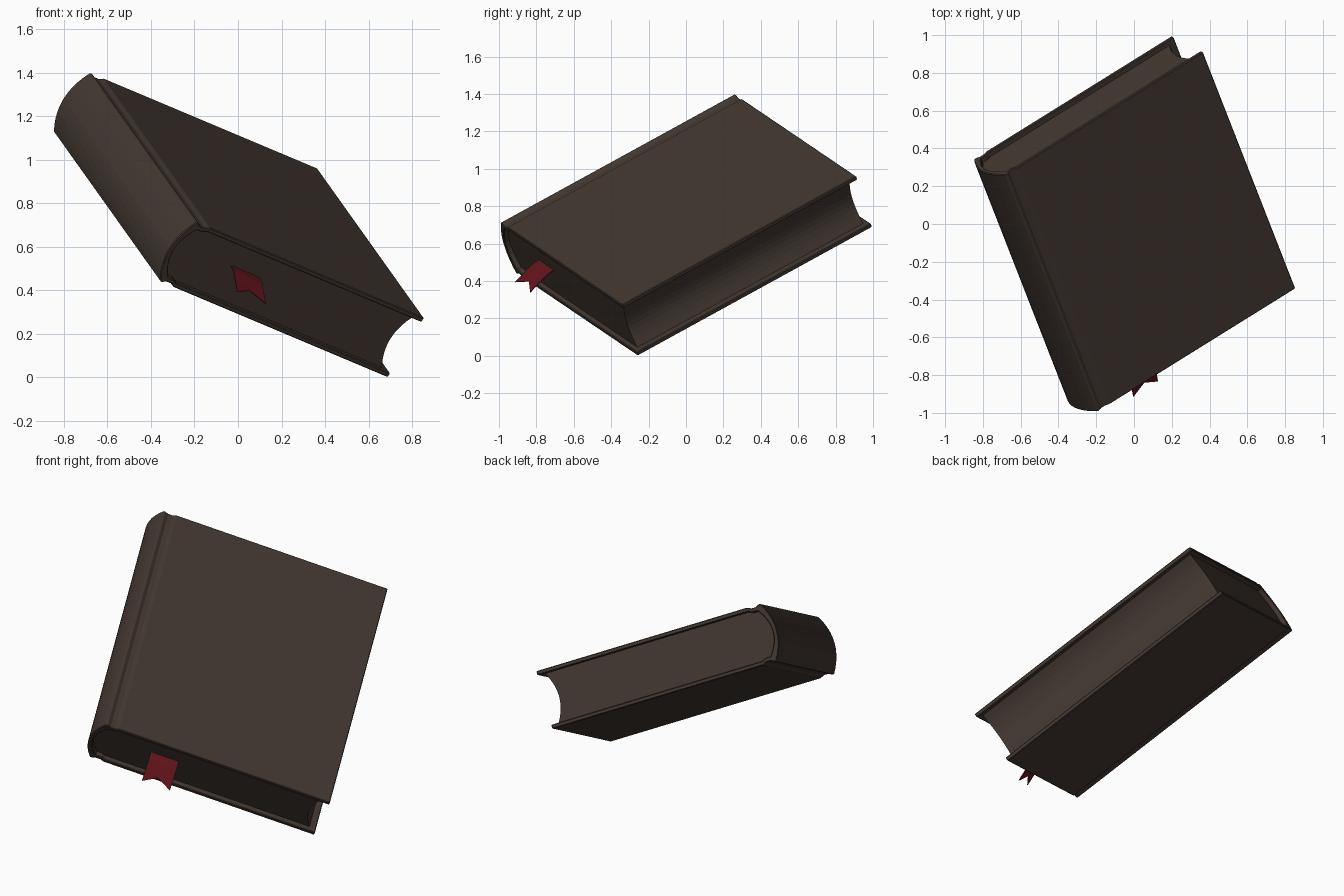
import bpy, bmesh, math
from mathutils import Matrix, Vector

if "Cube" in bpy.data.objects:
    bpy.data.objects.remove(bpy.data.objects["Cube"])

# Book frame: u = spine to fore edge, v = tail to head, n = out of front cover
W, H, T = 1.307, 1.511, 0.33      # width, height, thickness
C = 0.023                         # board thickness
U = Vector((1.045, 0.65, -0.44)).normalized()
V = Vector((-0.495, 1.25, 0.69))
V = (V - U * V.dot(U)).normalized()
N = U.cross(V)
FRAME = Matrix((U, V, N)).transposed().to_4x4()
FRAME.translation = (-0.19, -0.992, 0.712)


def material(name, rgb):
    m = bpy.data.materials.new(name)
    m.diffuse_color = (*rgb, 1)
    m.use_nodes = True
    m.node_tree.nodes["Principled BSDF"].inputs["Base Color"].default_value = m.diffuse_color
    return m


def finish(name, bm, mat):
    bmesh.ops.recalc_face_normals(bm, faces=bm.faces)
    mesh = bpy.data.meshes.new(name)
    bm.to_mesh(mesh)
    bm.free()
    mesh.materials.append(mat)
    ob = bpy.data.objects.new(name, mesh)
    bpy.context.collection.objects.link(ob)
    ob.matrix_world = FRAME
    return ob


def extrude(name, profile, v0, v1, mat):
    """Extrude a closed (u, n) profile along the book's height."""
    bm = bmesh.new()
    face = bm.faces.new([bm.verts.new((u, v0, n)) for u, n in profile])
    out = bmesh.ops.extrude_face_region(bm, geom=[face])
    moved = [g for g in out["geom"] if isinstance(g, bmesh.types.BMVert)]
    bmesh.ops.translate(bm, verts=moved, vec=(0, v1 - v0, 0))
    return finish(name, bm, mat)


def arc(u, depth, top, steps=10):
    """Shallow bow toward the spine, running from n=-top to n=top-T."""
    pts = []
    for i in range(steps + 1):
        t = i / steps
        pts.append((u - depth * (1 - (2 * t - 1) ** 2), -top - (T - 2 * top) * t))
    return pts


def mirror_n(pts):
    return [(u, -T - n) for u, n in reversed(pts)]


leather = material("brown_leather", (0.055, 0.038, 0.03))
red = material("red_ribbon", (0.12, 0.007, 0.011))

# Cover: two boards with hinge grooves joined by a rounded spine
outer = [(W, 0), (0.078, 0), (0.055, -0.011), (0.03, -0.011), (0.012, -0.001)]
inner = [(0.03, -C - 0.011), (0.055, -C - 0.011), (0.078, -C), (W, -C)]
profile = (outer + arc(0, 0.05, 0.0) + mirror_n(outer)
           + mirror_n(inner) [:]
           + arc(0.024, 0.05, C + 0.012)[::-1] + inner)
cover = extrude("cover", profile, 0, H, leather)
bev = cover.modifiers.new("soft_edges", "BEVEL")
bev.width, bev.segments, bev.limit_method = 0.004, 1, "ANGLE"
bev.angle_limit = math.radians(60)

# Page block: rounded back, hollow fore edge
back = arc(0.026, 0.05, C + 0.013)
joint = [(0.055, -T + C + 0.012), (0.08, -T + C + 0.001)]
fore = arc(W - 0.038, 0.042, C + 0.001)[::-1]
extrude("page_block", back + joint + fore + mirror_n(joint), 0.028, H - 0.028, leather)

# Ribbon bookmark: drooping strip with a swallowtail end
bm = bmesh.new()
rows = [(0.2, -0.14, 0), (0.03, -0.137, 0), (-0.02, -0.143, 0),
        (-0.065, -0.16, 0), (-0.14, -0.188, 0.045)]
grid = []
for v, n, notch in rows:
    grid.append([bm.verts.new((0.295 + 0.0815 * k, v + (notch if k == 1 else 0),
                               n + (notch * 0.3 if k == 1 else 0)))
                 for k in range(3)])
for a, b in zip(grid, grid[1:]):
    for k in range(2):
        bm.faces.new((a[k], a[k + 1], b[k + 1], b[k]))
ribbon = finish("ribbon_bookmark", bm, red)
sol = ribbon.modifiers.new("thickness", "SOLIDIFY")
sol.thickness, sol.offset = 0.004, 0
